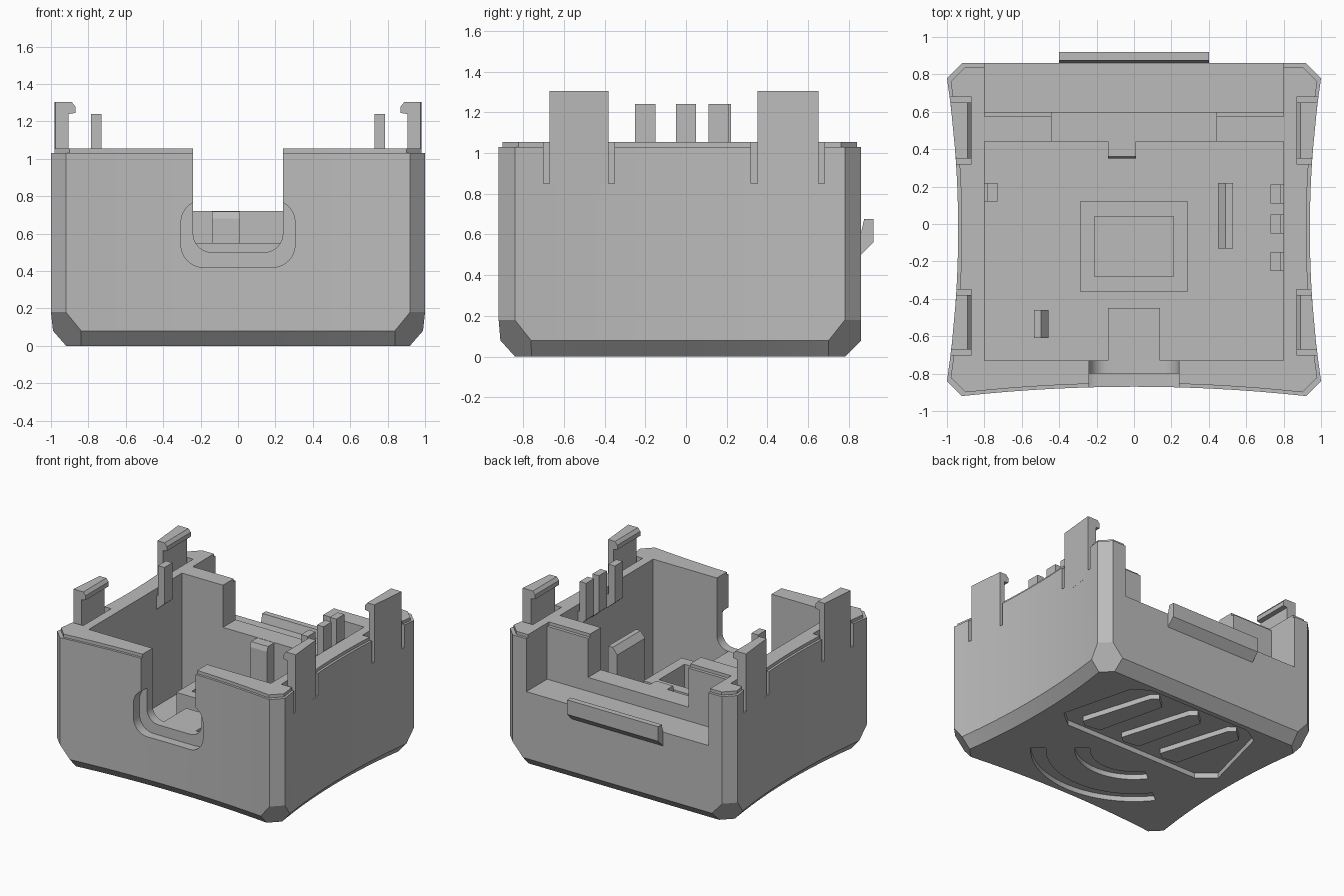
import bpy, bmesh, math
from mathutils import Vector

old = bpy.data.objects.get("Cube")
if old:
    bpy.data.objects.remove(old, do_unlink=True)

grey = bpy.data.materials.new("plain grey")
grey.use_nodes = True
grey.diffuse_color = (0.5, 0.5, 0.5, 1)
grey.node_tree.nodes["Principled BSDF"].inputs["Base Color"].default_value = (0.5, 0.5, 0.5, 1)


def finish(name, bm):
    bmesh.ops.recalc_face_normals(bm, faces=bm.faces)
    mesh = bpy.data.meshes.new(name)
    bm.to_mesh(mesh)
    bm.free()
    mesh.materials.append(grey)
    ob = bpy.data.objects.new(name, mesh)
    bpy.context.scene.collection.objects.link(ob)
    return ob


def prism(name, pts, axis, lo, hi):
    """Extrude a 2D outline along an axis."""
    place = {"x": lambda p, h: (h, p[0], p[1]),
             "y": lambda p, h: (p[0], h, p[1]),
             "z": lambda p, h: (p[0], p[1], h)}[axis]
    bm = bmesh.new()
    a = [bm.verts.new(place(p, lo)) for p in pts]
    b = [bm.verts.new(place(p, hi)) for p in pts]
    bm.faces.new(a)
    bm.faces.new(b)
    for i in range(len(pts)):
        j = (i + 1) % len(pts)
        bm.faces.new((a[i], a[j], b[j], b[i]))
    return finish(name, bm)


def box(name, x0, x1, y0, y1, z0, z1):
    return prism(name, [(x0, y0), (x1, y0), (x1, y1), (x0, y1)], "z", z0, z1)


def rounded(half, z0, z1, r, top_round):
    """Outline with rounded lower, and optionally upper, corners."""
    corners = [(half - r, z0 + r, -90), (half - r, z1 - r, 0),
               (r - half, z1 - r, 90), (r - half, z0 + r, 180)]
    pts = []
    for i, (cx, cz, start) in enumerate(corners):
        if i in (1, 2) and not top_round:
            pts.append((math.copysign(half, cx), z1))
            continue
        for k in range(9):
            a = math.radians(start + k * 90 / 8)
            pts.append((cx + r * math.cos(a), cz + r * math.sin(a)))
    return pts


def arc_band(r0, r1, spread):
    angles = [math.radians(-90 - spread + 2 * spread * k / 20) for k in range(21)]
    return ([(r1 * math.cos(a), r1 * math.sin(a)) for a in angles]
            + [(r0 * math.cos(a), r0 * math.sin(a)) for a in reversed(angles)])


def cut(ob, cutter):
    cutter.hide_render = True
    m = ob.modifiers.new("cut", "BOOLEAN")
    m.operation = "DIFFERENCE"
    m.solver = "EXACT"
    m.object = cutter
    bpy.context.view_layer.objects.active = ob
    bpy.ops.object.modifier_apply(modifier=m.name)
    bpy.data.objects.remove(cutter, do_unlink=True)


# Outer footprint: concave sides and front, straight back, cut corners
def side_x(y):
    return 0.94 + 0.06 * ((y + 0.03) / 0.81) ** 2


def front_y(x):
    return -0.87 - 0.05 * (x / 0.92) ** 2


N = 16
ys = [-0.84 + 1.62 * k / N for k in range(N + 1)]
xs = [-0.92 + 1.84 * k / N for k in range(N + 1)]
outline = [(side_x(y), y) for y in ys] + [(0.92, 0.86), (-0.92, 0.86)]
outline += [(-side_x(y), y) for y in reversed(ys)]
outline += [(x, front_y(x)) for x in xs]

# Shell: bevelled base, walls and a small stepped rim
bm = bmesh.new()
rings = []
for z, inset in ((0, 0.08), (0.08, 0), (1.03, 0), (1.03, 0.02), (1.055, 0.02)):
    rings.append([bm.verts.new((x * (1 - inset), -0.03 + (y + 0.03) * (1 - inset / 0.89), z))
                  for x, y in outline])
for low, high in zip(rings, rings[1:]):
    for i in range(len(low)):
        j = (i + 1) % len(low)
        bm.faces.new((low[i], low[j], high[j], high[i]))
bm.faces.new(rings[0])
bm.faces.new(rings[-1])

# Facets on the four lower corners
for sx in (-1, 1):
    for sy, cy in ((-1, -0.84), (1, 0.78)):
        geom = bm.verts[:] + bm.edges[:] + bm.faces[:]
        res = bmesh.ops.bisect_plane(bm, geom=geom, dist=1e-5, plane_co=(sx, cy, 0.18),
                                     plane_no=Vector((sx, sy, -0.9)), clear_outer=True)
        edges = [e for e in res["geom_cut"] if isinstance(e, bmesh.types.BMEdge)]
        bmesh.ops.holes_fill(bm, edges=edges, sides=0)
shell = finish("shell", bm)

# Cavity, lowered back ledge and back wall steps
cut(shell, box("cavity", -0.8, 0.8, -0.73, 0.44, 0.12, 2))
cut(shell, box("back_opening", -0.8, 0.8, 0.6, 1.2, 0.61, 2))
cut(shell, box("back_gap", -0.44, 0.44, 0.4, 0.65, 0.72, 2))
cut(shell, box("back_step", -0.8, 0.8, 0.575, 0.65, 1.03, 2))

# Front port notch with a shallow surround
cut(shell, prism("notch", rounded(0.24, 0.5, 2, 0.1, False), "y", -1.2, -0.7))
cut(shell, prism("surround", rounded(0.305, 0.42, 0.78, 0.12, True), "y", -1.2, -0.8))

# Pockets around the side clips
CLIPS = ((-0.67, -0.38), (0.35, 0.65))
for s in (-1, 1):
    for y0, y1 in CLIPS:
        a, b = sorted((s * 0.87, s * 1.2))
        cut(shell, box("pocket", a, b, y0 - 0.03, y1 + 0.03, 0.85, 2))

# Underside: recessed panel and two curved grooves
half = [(0.6, -0.03), (0.73, 0.08), (0.58, 0.66), (0.45, 0.74)]
panel = half + [(-x, y) for x, y in reversed(half)]
cut(shell, prism("panel", panel, "z", -0.1, 0.04))
cut(shell, prism("outer_groove", arc_band(0.64, 0.75, 52), "z", -0.1, 0.04))
cut(shell, prism("inner_groove", arc_band(0.32, 0.43, 54), "z", -0.1, 0.04))

# Slanted bars inside the panel
for k in range(3):
    x = 0.55 - 0.365 * k
    bar = [(x, 0.08), (x - 0.17, 0.64), (x - 0.22, 0.68), (x - 0.31, 0.6),
           (x - 0.18, 0.06), (x - 0.05, 0.04)]
    prism(f"panel_bar_{k + 1}", bar, "z", 0, 0.06)

# Side clips with inward hooks
for s, side in ((-1, "right"), (1, "left")):
    for (y0, y1), end in zip(CLIPS, ("front", "back")):
        o0, o1 = side_x(y0) - 0.001, side_x(y1) - 0.001
        foot = [(s * 0.905, y0), (s * o0, y0), (s * o1, y1), (s * 0.905, y1)]
        prism(f"{side}_{end}_clip", foot, "z", 0.8, 1.305)
        hook = [(0.93, 1.305), (0.89, 1.305), (0.87, 1.28), (0.87, 1.245),
                (0.9, 1.24), (0.93, 1.24)]
        prism(f"{side}_{end}_hook", [(s * x, z) for x, z in hook], "y", y0, y1)

# Guide pins on the inner side walls
pin = [(0.73, 0.95), (0.73, 1.24), (0.787, 1.24), (0.787, 1.0), (0.81, 1.0), (0.81, 0.88)]
for k, (s, y) in enumerate(((1, -0.2), (1, 0), (1, 0.16), (-1, 0.17))):
    prism(f"guide_pin_{k + 1}", [(s * x, z) for x, z in pin], "y", y - 0.05, y + 0.05)

# Back latch
prism("back_latch", [(0.84, 0.48), (0.86, 0.5), (0.92, 0.56), (0.92, 0.675),
                     (0.875, 0.675), (0.86, 0.61), (0.84, 0.6)], "x", -0.4, 0.4)

# Supports standing on the floor
frame = box("centre_frame", -0.29, 0.29, -0.36, 0.12, 0.1, 0.55)
cut(frame, box("frame_hole", -0.21, 0.21, -0.28, 0.04, 0.12, 1))
box("port_support", -0.14, 0.14, -0.75, -0.45, 0.1, 0.499)
prism("back_post", [(0.35, 0.1), (0.35, 0.68), (0.362, 0.718), (0.46, 0.718), (0.46, 0.1)],
      "x", -0.14, 0.01)
prism("long_rib", [(0.45, 0.1), (0.45, 0.75), (0.49, 0.8), (0.53, 0.8), (0.53, 0.1)],
      "y", -0.13, 0.22)
prism("short_rib", [(-0.535, 0.1), (-0.535, 0.8), (-0.497, 0.8), (-0.458, 0.75), (-0.458, 0.1)],
      "y", -0.61, -0.46)

# Smooth only the gentle wall curves
bpy.ops.object.select_all(action="DESELECT")
shell.select_set(True)
bpy.context.view_layer.objects.active = shell
bpy.ops.object.shade_smooth_by_angle(angle=math.radians(20))
